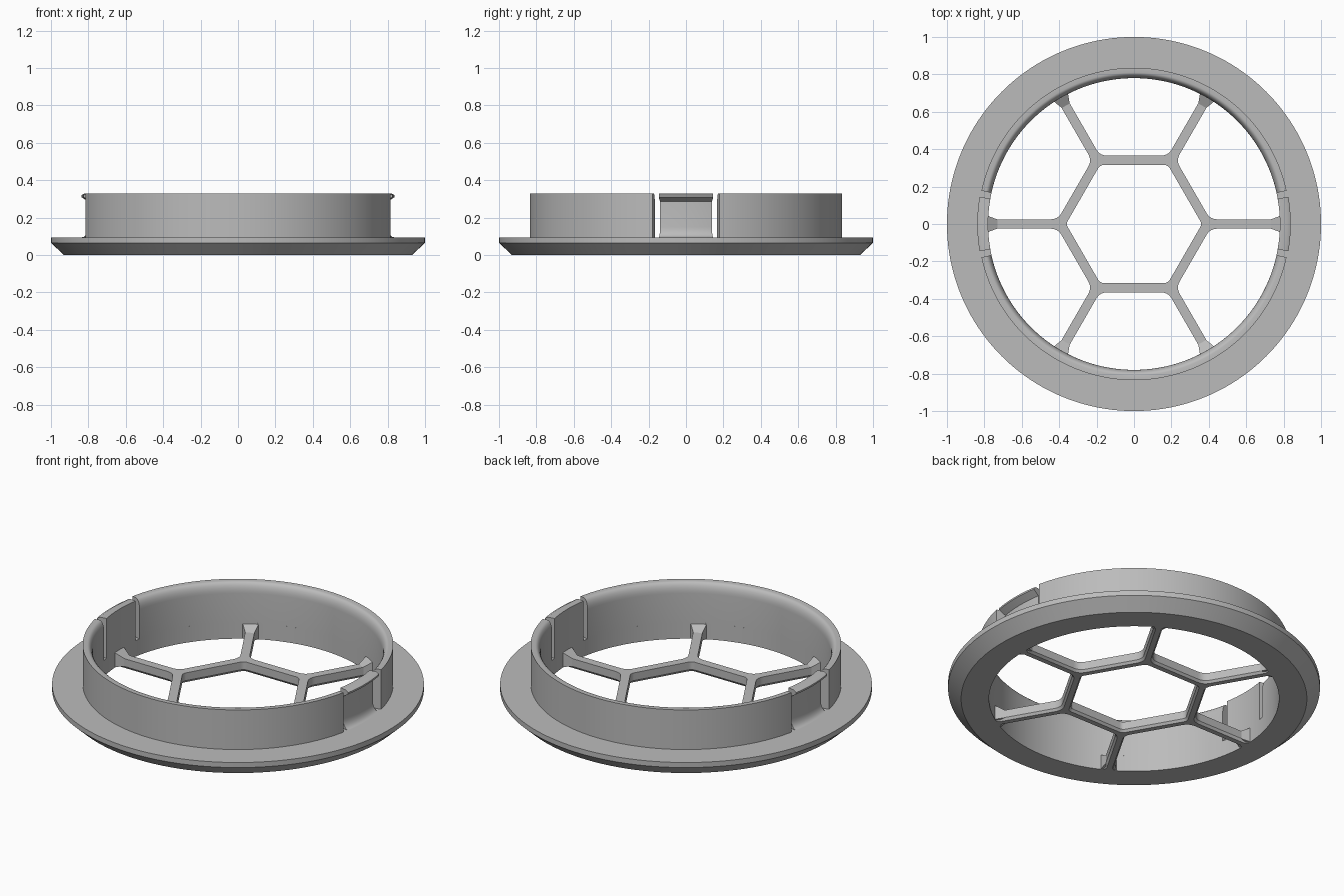
import bpy, bmesh
from math import sin, cos, radians, degrees, asin, sqrt, pi
from mathutils import Vector, Matrix

old = bpy.data.objects.get("Cube")
if old:
    bpy.data.objects.remove(old, do_unlink=True)

GREY = (0.5, 0.5, 0.5, 1)
mat = bpy.data.materials.new("grey_plastic")
mat.use_nodes = True
mat.diffuse_color = GREY
mat.node_tree.nodes["Principled BSDF"].inputs["Base Color"].default_value = GREY

HOLE = 0.78      # inner radius of the ring
FLOOR = 0.095    # top of the flange
TOP = 0.33       # top of the wall


def finish(name, bm):
    bmesh.ops.recalc_face_normals(bm, faces=bm.faces)
    mesh = bpy.data.meshes.new(name)
    bm.to_mesh(mesh)
    bm.free()
    mesh.materials.append(mat)
    obj = bpy.data.objects.new(name, mesh)
    bpy.context.collection.objects.link(obj)
    bpy.ops.object.select_all(action="DESELECT")
    obj.select_set(True)
    bpy.context.view_layer.objects.active = obj
    bpy.ops.object.shade_smooth_by_angle(angle=radians(30))
    return obj


def lathe(name, profile, start=0, end=360, steps=160):
    """Turn a closed (radius, z) profile about z, capping partial turns."""
    bm = bmesh.new()
    full = end - start >= 360
    rings = []
    for i in range(steps if full else steps + 1):
        a = radians(start + (end - start) * i / steps)
        rings.append([bm.verts.new((r * cos(a), r * sin(a), z)) for r, z in profile])
    n = len(profile)
    pairs = list(zip(rings, rings[1:]))
    if full:
        pairs.append((rings[-1], rings[0]))
    else:
        bm.faces.new(rings[0])
        bm.faces.new(rings[-1])
    for p, q in pairs:
        for k in range(n):
            m = (k + 1) % n
            bm.faces.new((p[k], p[m], q[m], q[k]))
    return finish(name, bm)


# Flange with undercut outer edge
lathe("flange", [(HOLE, 0), (0.93, 0), (1, 0.065), (1, FLOOR), (HOLE, FLOOR)])

# Two wall halves, rounded inside the top edge
lip = [(HOLE + 0.03 * (1 - cos(t)), TOP - 0.06 * (1 - sin(t)))
       for t in (pi / 2 * i / 6 for i in range(7))]
wall = [(HOLE, FLOOR), (0.835, FLOOR), (0.835, TOP)] + lip[::-1]
for name, a in (("back_wall", 12.3), ("front_wall", 192.3)):
    lathe(name, wall, a, a + 155.4, 80)

# Snap clips with a hooked lip and a filleted foot
foot_curve = [(0.835 - 0.035 * sin(t), FLOOR + 0.055 * (1 - cos(t)))
              for t in (pi / 2 * i / 6 for i in range(7))]
clip = [(HOLE, FLOOR)] + foot_curve + [
    (0.80, 0.285), (0.838, 0.31), (0.838, 0.32), (0.82, TOP), (HOLE, TOP)]
for name, a in (("left_clip", 0), ("right_clip", 180)):
    lathe(name, clip, a - 10, a + 10, 16)


# Honeycomb frame: a disc with a hexagon hole and six sector holes
def fillet(prev, corner, nxt, size, steps=6):
    a = corner + (prev - corner).normalized() * size
    b = corner + (nxt - corner).normalized() * size
    return [a.lerp(corner, t).lerp(corner.lerp(b, t), t)
            for t in (i / steps for i in range(steps + 1))]


APOTHEM, RIM = 0.34, 0.79


def hexagon(half):
    r = (APOTHEM - half) / cos(pi / 6)
    pts = [Vector((r * cos(i * pi / 3), r * sin(i * pi / 3))) for i in range(6)]
    return [p for i in range(6)
            for p in fillet(pts[i - 1], pts[i], pts[(i + 1) % 6], 0.02)]


def sector(half, turn):
    def mirrored(p):
        c, s = cos(pi / 3), sin(pi / 3)
        return Vector((c * p.x + s * p.y, s * p.x - c * p.y))
    inner = Vector(((APOTHEM + half / 2) / cos(pi / 6), half))
    outer = Vector((sqrt(RIM ** 2 - half ** 2), half))
    a = asin((half + 0.02) / RIM)
    arc = [Vector((RIM * cos(t), RIM * sin(t)))
           for t in (a + (pi / 3 - 2 * a) * i / 24 for i in range(25))]
    side = fillet(mirrored(inner), inner, outer, 0.04)
    pts = side + [outer - Vector((0.03, 0))] + arc
    pts += [mirrored(outer - Vector((0.03, 0)))] + [mirrored(p) for p in side[::-1]]
    rot = Matrix.Rotation(turn, 2)
    return [rot @ p for p in pts]


bm = bmesh.new()
caps = {0.0: [], 0.06: []}


def add_loops(bottom, top):
    """Side walls of one outline, chamfered along the underside."""
    levels = []
    for z, pts in ((0.0, bottom), (0.014, top), (0.06, top)):
        loop = [bm.verts.new((p.x, p.y, z)) for p in pts]
        levels.append(loop)
    n = len(top)
    for low, high in zip(levels, levels[1:]):
        for k in range(n):
            m = (k + 1) % n
            bm.faces.new((low[k], low[m], high[m], high[k]))
    for z, loop in ((0.0, levels[0]), (0.06, levels[2])):
        caps[z] += [bm.edges.get((loop[k], loop[(k + 1) % n])) for k in range(n)]


FULL, SLIM = 0.025, 0.015
add_loops(hexagon(SLIM), hexagon(FULL))
for i in range(6):
    add_loops(sector(SLIM, i * pi / 3), sector(FULL, i * pi / 3))
edge = [Vector((0.81 * cos(i * pi / 60), 0.81 * sin(i * pi / 60))) for i in range(120)]
add_loops(edge, edge)
for edges in caps.values():
    bmesh.ops.triangle_fill(bm, use_beauty=True, use_dissolve=False, edges=edges)
finish("honeycomb_frame", bm)

# Flared feet where the spokes climb onto the wall
for i in range(6):
    bm = bmesh.new()
    ends = []
    for r, half, low, high in ((0.73, 0.024, 0.014, 0.06), (0.785, 0.045, 0.002, 0.092)):
        ends.append([bm.verts.new((r, y, z)) for y, z in
                     ((-half, low), (half, low), (half, high), (-half, high))])
    p, q = ends
    bm.faces.new(p)
    bm.faces.new(q)
    for k in range(4):
        m = (k + 1) % 4
        bm.faces.new((p[k], p[m], q[m], q[k]))
    bmesh.ops.rotate(bm, verts=bm.verts, cent=(0, 0, 0),
                     matrix=Matrix.Rotation(i * pi / 3, 3, "Z"))
    finish(f"spoke_foot_{i + 1}", bm)
